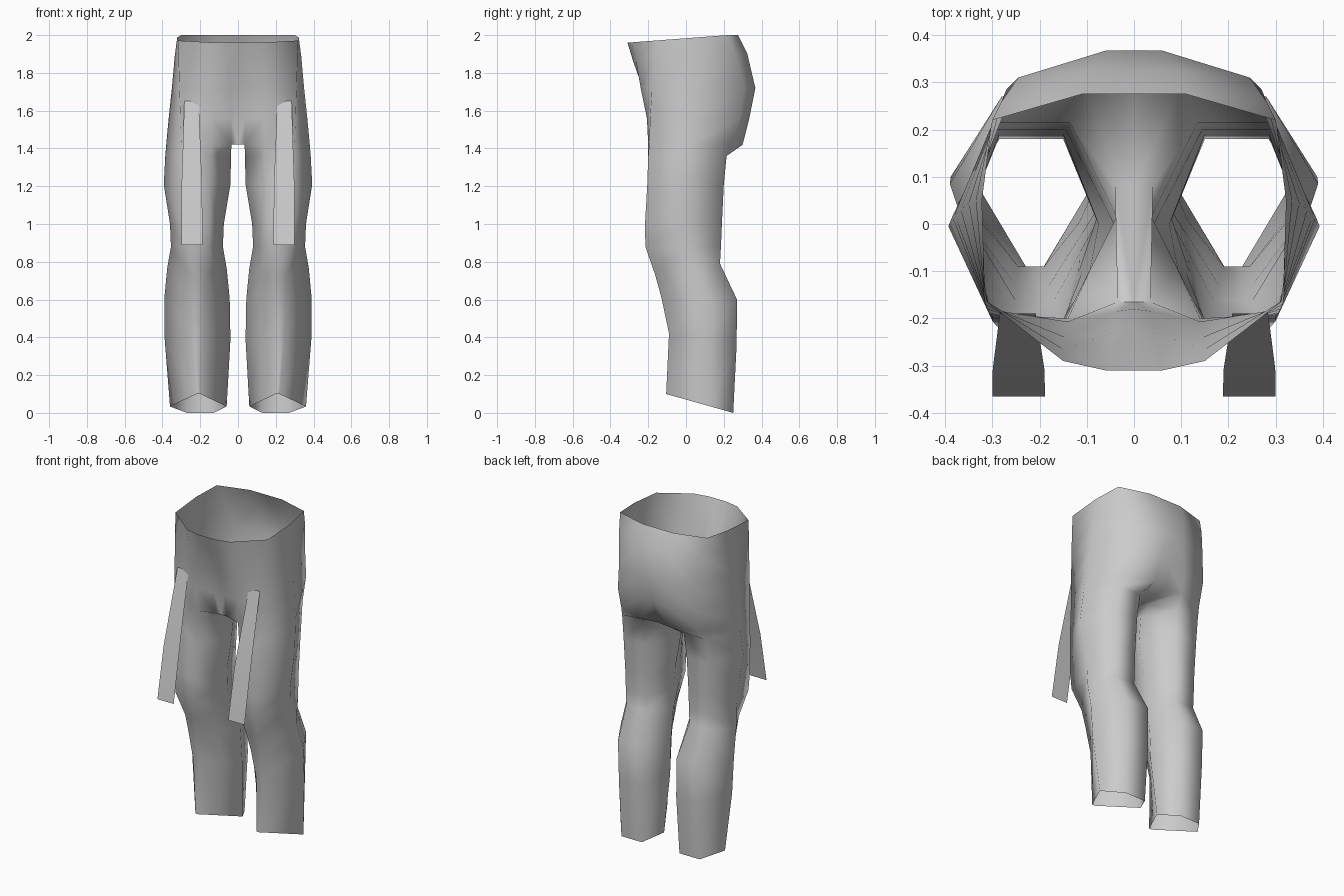
import bpy, bmesh, math

if "Cube" in bpy.data.objects:
    bpy.data.objects.remove(bpy.data.objects["Cube"], do_unlink=True)

grey = bpy.data.materials.new("plain grey cloth")
grey.use_nodes = True
colour = (0.6, 0.6, 0.6, 1)
grey.diffuse_color = colour
grey.node_tree.nodes["Principled BSDF"].inputs["Base Color"].default_value = colour


def finish(name, bm):
    """Turn a half mesh into a smooth object mirrored across x."""
    mesh = bpy.data.meshes.new(name)
    bm.to_mesh(mesh)
    bm.free()
    mesh.materials.append(grey)
    obj = bpy.data.objects.new(name, mesh)
    bpy.context.collection.objects.link(obj)
    bpy.ops.object.select_all(action="DESELECT")
    obj.select_set(True)
    bpy.context.view_layer.objects.active = obj
    bpy.ops.object.shade_smooth_by_angle(angle=math.radians(80))
    mirror = obj.modifiers.new("mirror", "MIRROR")
    mirror.merge_threshold = 0.002
    return obj


def bridge(bm, low, high, closed):
    n = len(low)
    for i in range(n if closed else n - 1):
        j = (i + 1) % n
        bm.faces.new((low[i], low[j], high[j], high[i]))


def leg_ring(bm, inner, outer, front_x, back_x, depths, zf, zb):
    """Six-sided section: flat front, flat back and a corner on each side."""
    yf, ys, yb = depths
    f1, f2 = front_x
    b1, b2 = back_x
    outline = [((inner + f1) / 2, (yf + ys) / 2), (f1, yf), (f2, yf), (outer, ys),
               (b2, yb), (b1, yb), (inner, ys)]
    return [bm.verts.new((x, y, zf + (zb - zf) * (y - yf) / (yb - yf))) for x, y in outline]


# inner x, outer x, front flat, back flat, depths (front, side, back), front z, back z
LEG = [(.06, .36, (.2, .22), (.13, .27), (-.105, .13, .25), .10, 0),
       (.04, .388, (.19, .245), (.12, .275), (-.09, .1, .268), .42, .36),
       (.044, .39, (.18, .25), (.125, .28), (-.13, .085, .27), .61, .60),
       (.06, .375, (.17, .25), (.15, .285), (-.163, .04, .18), .73, .79),
       (.08, .355, (.155, .28), (.15, .285), (-.215, .01, .185), .88, .88),
       (.075, .36, (.15, .29), (.15, .285), (-.217, 0, .19), 1.0, 1.0),
       (.04, .393, (.15, .3), (.145, .29), (-.205, -.005, .2), 1.21, 1.21),
       (.037, .385, (.145, .3), (.135, .29), (-.2, .015, .215), 1.36, 1.36)]
# Seat outlines from centre front round to centre back: front z, back z, (x, y)
HIPS = [
    (1.42, 1.42, [(0, -.165), (.035, -.165), (.14, -.2), (.3, -.195), (.38, .02),
                  (.27, .25), (.1, .3), (0, .285)]),
    (1.56, 1.56, [(0, -.18), (.037, -.185), (.14, -.207), (.305, -.19), (.367, .03),
                  (.27, .285), (.09, .335), (0, .32)]),
    (1.72, 1.72, [(0, -.215), (.042, -.23), (.145, -.24), (.31, -.18), (.35, .045),
                  (.245, .31), (.06, .367), (0, .367)]),
    (1.86, 1.90, [(0, -.27), (.053, -.28), (.15, -.265), (.315, -.17), (.335, .05),
                  (.28, .26), (.09, .325), (0, .325)]),
    (1.96, 2.0, [(0, -.31), (.06, -.31), (.15, -.29), (.318, -.16), (.322, .05),
                 (.3, .22), (.11, .275), (0, .275)]),
]

bm = bmesh.new()

# Leg, open at the cuff
rings = [leg_ring(bm, *row) for row in LEG]
for low, high in zip(rings, rings[1:]):
    bridge(bm, low, high, True)

# Seat and waist, open at the top
hips = []
for zf, zb, outline in HIPS:
    hips.append([bm.verts.new((x, y, zf + (zb - zf) * min(1, max(0, (y + .31) / .53))))
                 for x, y in outline])
for low, high in zip(hips, hips[1:]):
    bridge(bm, low, high, False)

# Leg top joins the seat, and a strip closes the crotch
base = hips[0]
inner = bm.verts.new((.04, .08, 1.42))
centre = bm.verts.new((0, .08, 1.42))
bridge(bm, rings[-1], base[1:-1] + [inner], True)
bm.faces.new((base[0], centre, inner, base[1]))
bm.faces.new((centre, base[-1], base[-2], inner))
bmesh.ops.recalc_face_normals(bm, faces=bm.faces)
finish("trousers", bm)

# Hanging straps tucked into the front of the thighs
bm = bmesh.new()
rows = [[bm.verts.new((x, y, z)) for x in (x0, x1)]
        for x0, x1, y, z in [(.188, .3, -.365, .89), (.19, .299, -.306, 1.2),
                             (.208, .284, -.19, 1.65)]]
for low, high in zip(rows, rows[1:]):
    bridge(bm, low, high, False)
finish("hanging_straps", bm)
